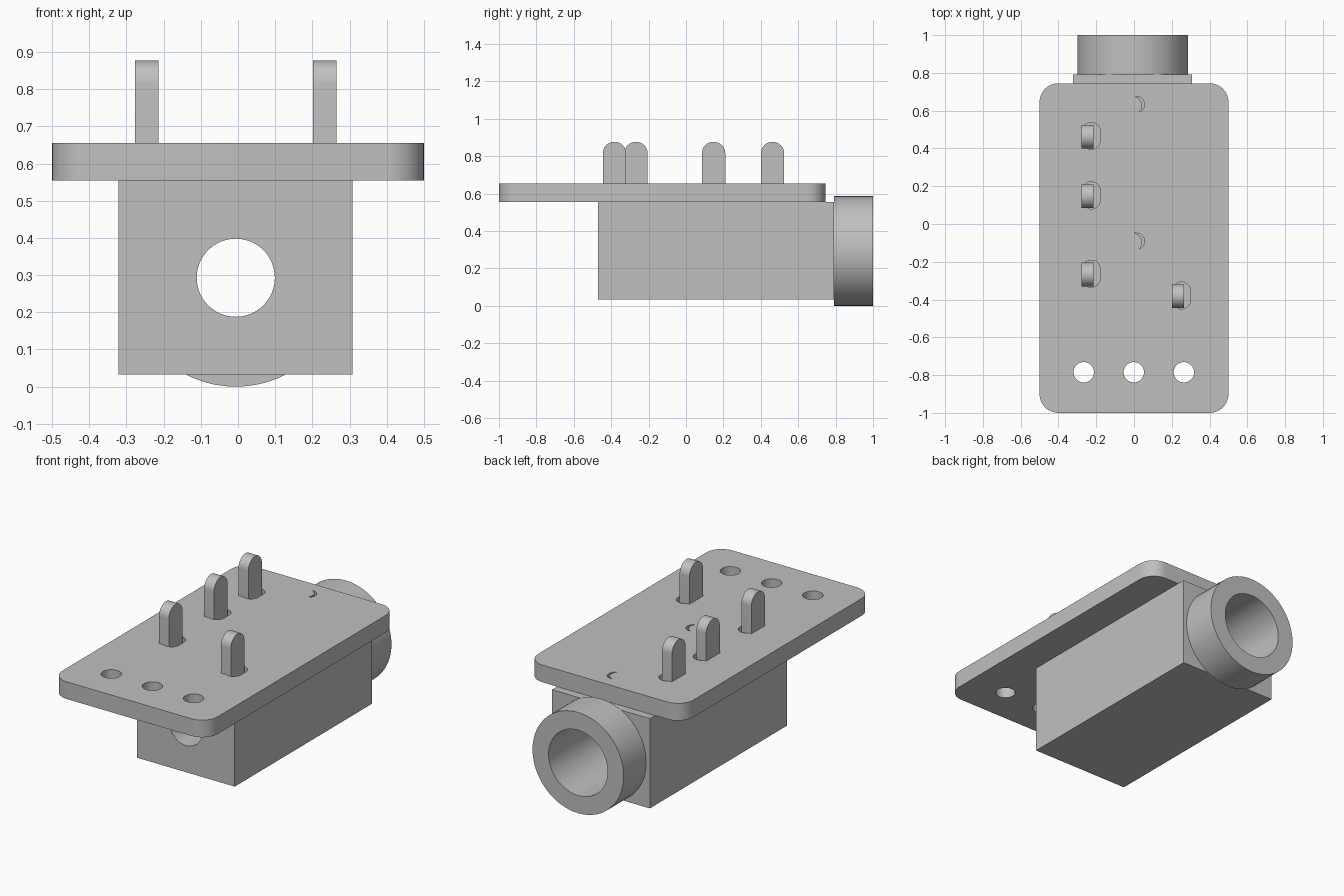
import bpy, bmesh, math
from mathutils import Matrix

if "Cube" in bpy.data.objects:
    bpy.data.objects.remove(bpy.data.objects["Cube"])

grey = bpy.data.materials.new("plain grey")
grey.diffuse_color = (0.53, 0.53, 0.53, 1)
grey.use_nodes = True
grey.node_tree.nodes["Principled BSDF"].inputs["Base Color"].default_value = grey.diffuse_color


def arc(cx, cy, r, a0, a1, n):
    """Points on an arc, angles in degrees."""
    return [(cx + r * math.cos(math.radians(a0 + (a1 - a0) * i / n)),
             cy + r * math.sin(math.radians(a0 + (a1 - a0) * i / n))) for i in range(n + 1)]


def rounded(x0, x1, y0, y1, r, n=10):
    """Rectangle outline with rounded corners."""
    return (arc(x1 - r, y1 - r, r, 0, 90, n) + arc(x0 + r, y1 - r, r, 90, 180, n)
            + arc(x0 + r, y0 + r, r, 180, 270, n) + arc(x1 - r, y0 + r, r, 270, 360, n))


def circle(cx, cy, r, n=48):
    return arc(cx, cy, r, 0, 360, n)[:-1]


def prism(name, outline, lo, hi, axis="z"):
    """Extrude an outline from lo to hi along an axis."""
    place = {"z": lambda u, v, w: (u, v, w),
             "y": lambda u, v, w: (u, w, v),
             "x": lambda u, v, w: (w, u, v)}[axis]
    bm = bmesh.new()
    face = bm.faces.new([bm.verts.new(place(u, v, lo)) for u, v in outline])
    ext = bmesh.ops.extrude_face_region(bm, geom=[face])
    top = [g for g in ext["geom"] if isinstance(g, bmesh.types.BMVert)]
    d = place(0, 0, hi - lo)
    bmesh.ops.translate(bm, verts=top, vec=d)
    bmesh.ops.remove_doubles(bm, verts=bm.verts, dist=1e-5)
    bmesh.ops.recalc_face_normals(bm, faces=bm.faces)
    mesh = bpy.data.meshes.new(name)
    bm.to_mesh(mesh)
    bm.free()
    mesh.materials.append(grey)
    ob = bpy.data.objects.new(name, mesh)
    bpy.context.collection.objects.link(ob)
    return ob


def select(ob):
    bpy.ops.object.select_all(action="DESELECT")
    ob.select_set(True)
    bpy.context.view_layer.objects.active = ob


def cut(ob, cutters):
    """Subtract each cutter and delete it."""
    for c in cutters:
        m = ob.modifiers.new("cut", "BOOLEAN")
        m.operation, m.solver, m.object = "DIFFERENCE", "EXACT", c
        select(ob)
        bpy.ops.object.modifier_apply(modifier=m.name)
        bpy.data.objects.remove(c)


def smooth(ob):
    select(ob)
    bpy.ops.object.shade_smooth_by_angle(angle=math.radians(30))


Z0, Z1 = 0.555, 0.655              # board bottom and top
CX, CZ = -0.006, 0.293             # socket axis
pins = [(-0.277, 0.40), (-0.277, 0.085), (-0.277, -0.33), (0.202, -0.445)]
pegs = [0.632, -0.092]

# Circuit board with mounting holes, pin slots and peg holes
board = prism("board", rounded(-0.5, 0.5, -1, 0.745, 0.1), Z0, Z1)
holes = [prism("hole", circle(x, -0.785, 0.054), 0.5, 0.7) for x in (-0.266, -0.001, 0.264)]
holes += [prism("slot", rounded(x + 0.003, x + 0.098, y - 0.005, y + 0.138, 0.0474), 0.5, 0.7)
          for x, y in pins]
holes += [prism("peg_hole", circle(0.011, y, 0.044), 0.5, 0.7) for y in pegs]
cut(board, holes)
smooth(board)

# Locating pegs that almost fill their holes
for y in pegs:
    smooth(prism("locating_peg", circle(-0.008, y - 0.006, 0.05), Z0, Z1))

# Socket housing: narrow hole at the front, wide bore behind
housing = prism("housing", [(-0.322, 0.033), (0.308, 0.033), (0.308, Z0), (-0.322, Z0)],
                -0.47, 0.792, "y")
cut(housing, [prism("narrow_bore", circle(CX, CZ, 0.105, 64), -0.6, 0.2, "y"),
              prism("wide_bore", circle(CX, CZ, 0.19, 64), -0.1, 1.1, "y")])
smooth(housing)

# Round collar at the back
collar = prism("collar", circle(CX, CZ, 0.293, 64), 0.792, 1.0, "y")
cut(collar, [prism("collar_bore", circle(CX, CZ, 0.19, 64), 0.7, 1.1, "y")])
smooth(collar)

# Contact pins with rounded tips
for x, y in pins:
    tip = arc(y + 0.0625, 0.8145, 0.0625, 0, 180, 20)
    smooth(prism("contact_pin", [(y, Z0), (y + 0.125, Z0)] + tip, x, x + 0.063, "x"))
